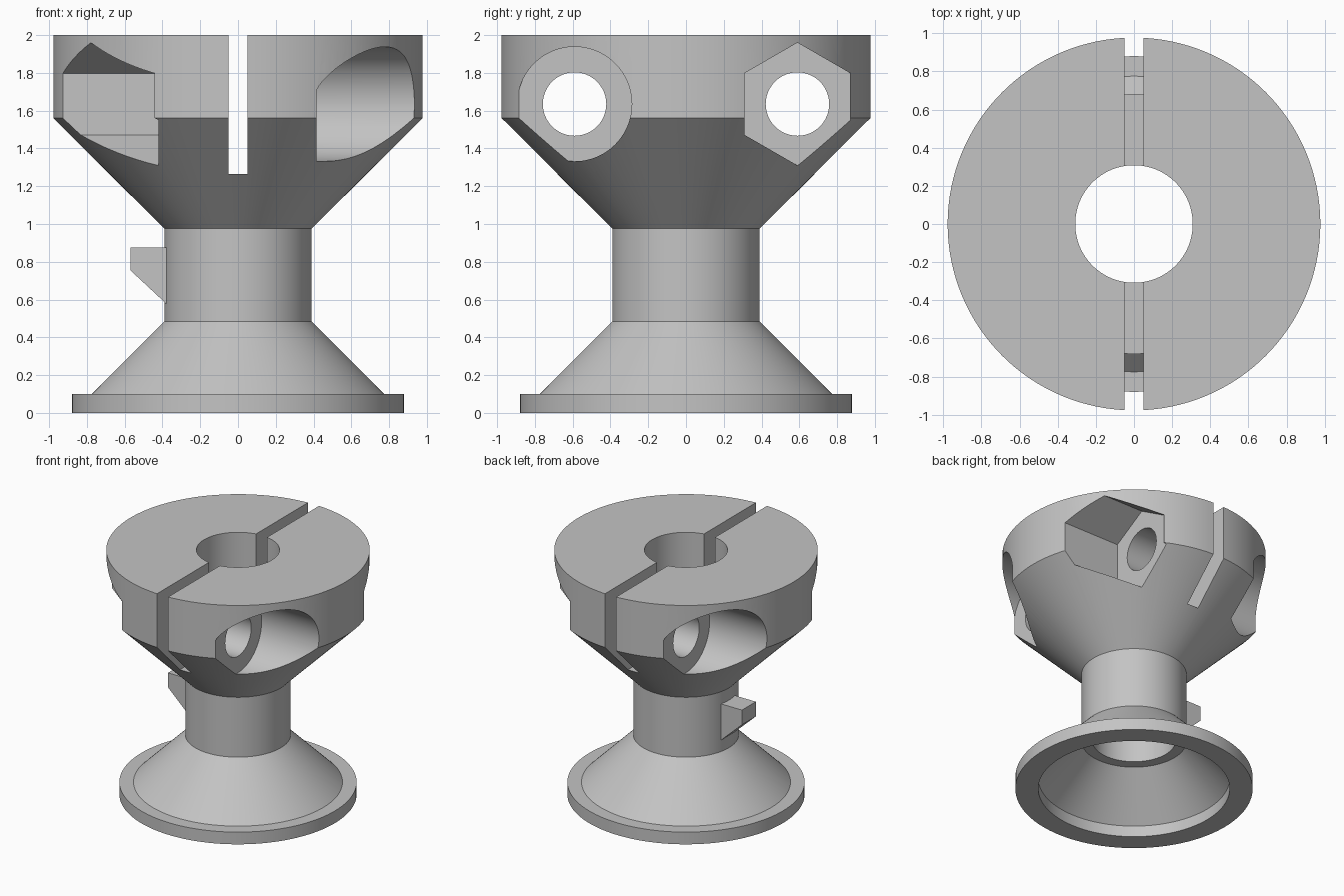
import bpy, bmesh
from math import cos, sin, pi, radians
from mathutils import Vector

cube = bpy.data.objects.get("Cube")
if cube:
    bpy.data.objects.remove(cube, do_unlink=True)

grey = bpy.data.materials.new("plain grey")
grey.use_nodes = True
colour = (0.55, 0.55, 0.55, 1)
grey.diffuse_color = colour
grey.node_tree.nodes["Principled BSDF"].inputs["Base Color"].default_value = colour


def make_object(name, bm):
    bmesh.ops.recalc_face_normals(bm, faces=bm.faces)
    mesh = bpy.data.meshes.new(name)
    bm.to_mesh(mesh)
    bm.free()
    mesh.materials.append(grey)
    obj = bpy.data.objects.new(name, mesh)
    bpy.context.scene.collection.objects.link(obj)
    return obj


def lathe(name, profile, steps=128):
    bm = bmesh.new()
    verts = [bm.verts.new((r, 0, z)) for r, z in profile]
    edges = [bm.edges.new((v, verts[i - 1])) for i, v in enumerate(verts)]
    bmesh.ops.spin(bm, geom=verts + edges, axis=(0, 0, 1), cent=(0, 0, 0),
                   angle=2 * pi, steps=steps)
    bmesh.ops.remove_doubles(bm, verts=bm.verts, dist=0.0005)
    return make_object(name, bm)


def extrude(name, points, vector):
    bm = bmesh.new()
    face = bm.faces.new([bm.verts.new(p) for p in points])
    result = bmesh.ops.extrude_face_region(bm, geom=[face], use_keep_orig=True)
    moved = [g for g in result["geom"] if isinstance(g, bmesh.types.BMVert)]
    bmesh.ops.translate(bm, verts=moved, vec=Vector(vector))
    return make_object(name, bm)


def rod(name, radius, sides, x0, x1, y, z):
    # Prism along x with a corner pointing up
    angles = [pi / 2 + 2 * pi * i / sides for i in range(sides)]
    ring = [(x0, y + radius * cos(a), z + radius * sin(a)) for a in angles]
    return extrude(name, ring, (x1 - x0, 0, 0))


def combine(target, tool, operation):
    bpy.context.view_layer.objects.active = target
    mod = target.modifiers.new(operation.lower(), "BOOLEAN")
    mod.operation = operation
    mod.solver = "EXACT"
    mod.object = tool
    bpy.ops.object.modifier_apply(modifier=mod.name)
    bpy.data.objects.remove(tool, do_unlink=True)


# Turned body: hollow flared foot, neck and wide clamp head with a bore
body = lathe("clamp_body", [
    (0.71, 0), (0.88, 0), (0.88, 0.1), (0.775, 0.1), (0.39, 0.485),
    (0.39, 0.975), (0.977, 1.56), (0.977, 2), (0.308, 2), (0.308, 0.41),
    (0.39, 0.41), (0.71, 0.09)])

# Wedge tab on the right of the neck
tab = extrude("neck_tab", [(-0.35, -0.09, 0.875), (-0.57, -0.09, 0.875),
                           (-0.57, -0.09, 0.755), (-0.35, -0.09, 0.55)], (0, 0.18, 0))
combine(body, tab, "UNION")

# Slot splitting the head
slot = extrude("slot_cutter", [(-0.05, -1.2, 1.265), (0.05, -1.2, 1.265),
                               (0.05, 1.2, 1.265), (-0.05, 1.2, 1.265)], (0, 0, 1))
combine(body, slot, "DIFFERENCE")

# Two opposed cross bolts: shaft hole, round head pocket, hexagonal nut pocket
for side in (1, -1):
    y, z = -0.59 * side, 1.635
    combine(body, rod("shaft_cutter", 0.168, 48, -0.7, 0.7, y, z), "DIFFERENCE")
    combine(body, rod("head_cutter", 0.303, 96, 0.415 * side, 1.2 * side, y, z), "DIFFERENCE")
    combine(body, rod("nut_cutter", 0.325, 6, -0.42 * side, -1.2 * side, y, z), "DIFFERENCE")

# Smooth curved walls, crisp edges
bpy.ops.object.select_all(action="DESELECT")
body.select_set(True)
bpy.context.view_layer.objects.active = body
bpy.ops.object.shade_smooth_by_angle(angle=radians(25))
